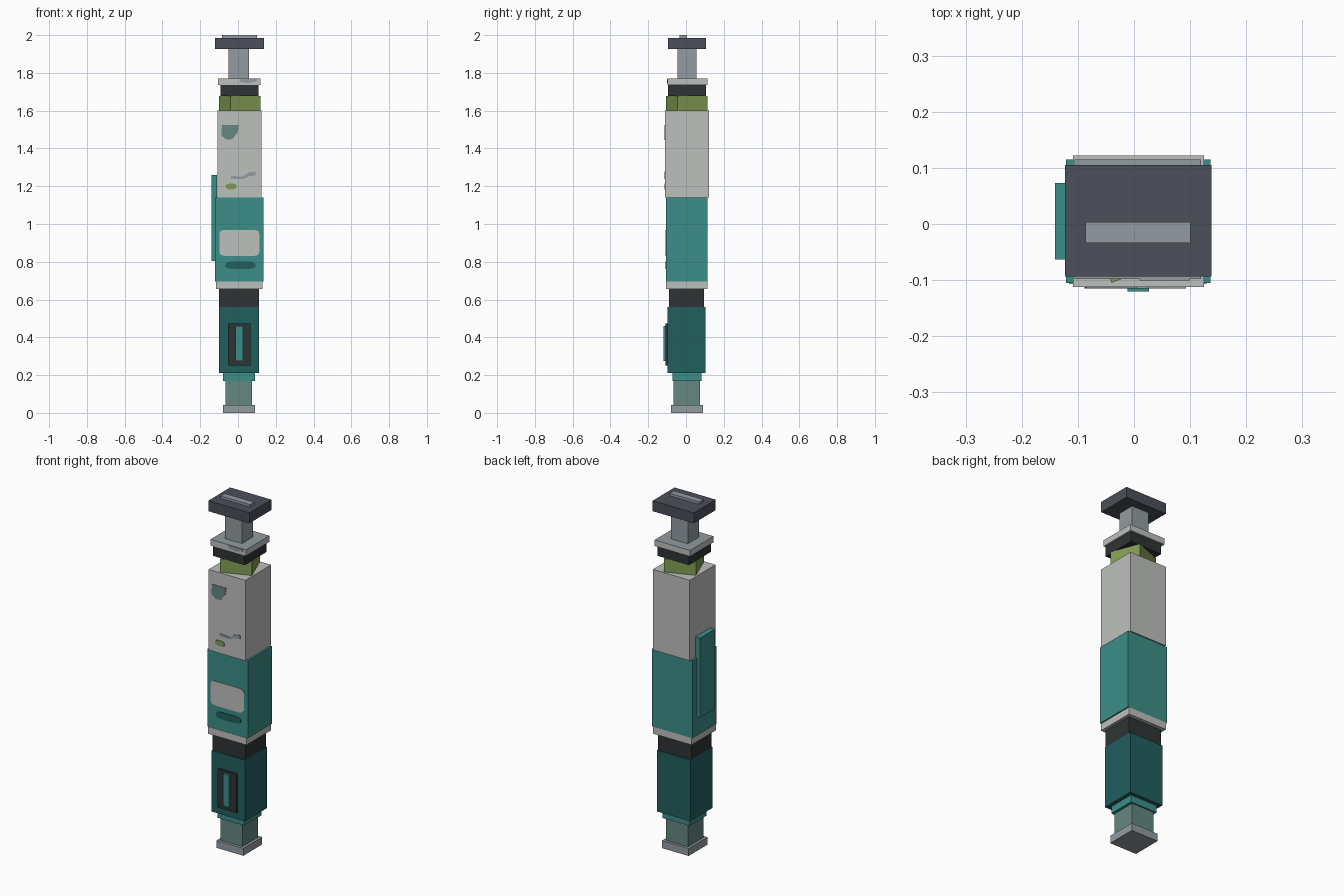
import bpy, bmesh, math
from mathutils import Matrix

if "Cube" in bpy.data.objects:
    bpy.data.objects.remove(bpy.data.objects["Cube"], do_unlink=True)


def linear(v):
    v /= 255
    return v / 12.92 if v <= 0.04045 else ((v + 0.055) / 1.055) ** 2.4


def material(name, r, g, b):
    m = bpy.data.materials.new(name)
    m.use_nodes = True
    colour = (linear(r), linear(g), linear(b), 1)
    m.diffuse_color = colour
    bsdf = next(n for n in m.node_tree.nodes if n.type == 'BSDF_PRINCIPLED')
    bsdf.inputs["Base Color"].default_value = colour
    bsdf.inputs["Roughness"].default_value = 0.8
    return m


light = material("light grey", 190, 192, 190)
teal = material("teal", 60, 142, 136)
dark_teal = material("dark teal", 34, 94, 95)
black = material("soft black", 46, 52, 52)
green = material("leaf green", 130, 156, 84)
slate = material("slate", 76, 79, 91)
steel = material("blue grey", 146, 156, 161)
grey_teal = material("grey teal", 102, 134, 129)


def finish(name, bm, *mats):
    bmesh.ops.recalc_face_normals(bm, faces=bm.faces[:])
    mesh = bpy.data.meshes.new(name)
    bm.to_mesh(mesh)
    bm.free()
    for m in mats:
        mesh.materials.append(m)
    ob = bpy.data.objects.new(name, mesh)
    bpy.context.scene.collection.objects.link(ob)
    return ob


def box(name, mat, x, y, z, turn=0, top=None):
    """Box between limits on each axis, turned about its own upright axis."""
    bm = bmesh.new()
    bmesh.ops.create_cube(bm, size=1)
    size = [b - a for a, b in (x, y, z)]
    bmesh.ops.scale(bm, vec=size, verts=bm.verts)
    bmesh.ops.rotate(bm, matrix=Matrix.Rotation(math.radians(turn), 3, 'Z'), verts=bm.verts)
    bmesh.ops.translate(bm, vec=[(a + b) / 2 for a, b in (x, y, z)], verts=bm.verts)
    if top:
        for f in bm.faces:
            f.normal_update()
            f.material_index = int(f.normal.z > 0.5)
    return finish(name, bm, mat, *([top] if top else []))


def plate(name, mat, y, outline):
    """Thin painted shape on a front face, from an x/z outline."""
    bm = bmesh.new()
    face = bm.faces.new([bm.verts.new((px, y + 0.001, pz)) for px, pz in outline])
    out = bmesh.ops.extrude_face_region(bm, geom=[face])
    moved = [v for v in out["geom"] if isinstance(v, bmesh.types.BMVert)]
    bmesh.ops.translate(bm, vec=(0, -0.004, 0), verts=moved)
    return finish(name, bm, mat)


def oval(x, z, rx, rz, n=12, power=0.6):
    """Rounded box outline."""
    pts = []
    for i in range(n):
        a = math.tau * (i + 0.5) / n
        c, s = math.cos(a), math.sin(a)
        pts.append((x + rx * math.copysign(abs(c) ** power, c),
                    z + rz * math.copysign(abs(s) ** power, s)))
    return pts


# Foot and lower rod
box("foot", steel, (-.08, .09), (-.08, .09), (0, .043))
box("lower_rod", grey_teal, (-.065, .075), (-.065, .075), (.043, .17))
box("lower_collar", teal, (-.08, .09), (-.072, .083), (.17, .212))

# Lower body with front switch
box("lower_body", dark_teal, (-.10, .112), (-.097, .104), (.21, .56))
box("switch_panel", black, (-.053, .066), (-.108, -.09), (.25, .472))
box("switch_bar", teal, (-.012, .027), (-.12, -.10), (.275, .46))

# Neck and ring
box("neck_band", black, (-.10, .112), (-.09, .094), (.56, .656))
box("light_ring", light, (-.116, .129), (-.107, .115), (.656, .696))

# Main body and side clip
box("main_body", teal, (-.121, .136), (-.105, .115), (.696, 1.14))
box("side_clip", teal, (-.141, -.111), (-.063, .073), (.803, 1.26))
box("upper_body", light, (-.109, .125), (-.112, .122), (1.14, 1.602))

# Painted marks on the front
plate("light_patch", light, -.105, oval(.007, .9, .107, .07, power=.25))
plate("dark_patch", dark_teal, -.105, oval(.013, .782, .08, .021))
plate("upper_patch", grey_teal, -.112,
      [(-.085, 1.525), (.005, 1.525), (-.002, 1.485), (-.03, 1.45),
       (-.06, 1.446), (-.088, 1.468)])
plate("thin_streak", steel, -.112,
      [(-.038, 1.24), (.03, 1.238), (.055, 1.252), (.093, 1.258), (.093, 1.278),
       (.055, 1.272), (.025, 1.25), (-.038, 1.255)])
plate("green_dot", green, -.112, oval(-.036, 1.198, .03, .016, power=.8))

# Twisted joint and flange
box("twisted_joint", green, (-.076, .094), (-.08, .09), (1.60, 1.678), turn=21)
box("upper_band", black, (-.092, .108), (-.095, .105), (1.678, 1.735))
box("flange", light, (-.106, .119), (-.098, .115), (1.735, 1.77), top=steel)
plate("flange_mark", steel, -.098,
      [(.01, 1.752), (.06, 1.745), (.10, 1.756), (.10, 1.768), (.01, 1.768)])

# Plunger
box("upper_rod", steel, (-.05, .058), (-.046, .055), (1.77, 1.926))
box("plunger_cap", slate, (-.123, .138), (-.094, .105), (1.926, 1.986))
box("cap_bar", steel, (-.086, .101), (-.034, .004), (1.98, 2.0))
